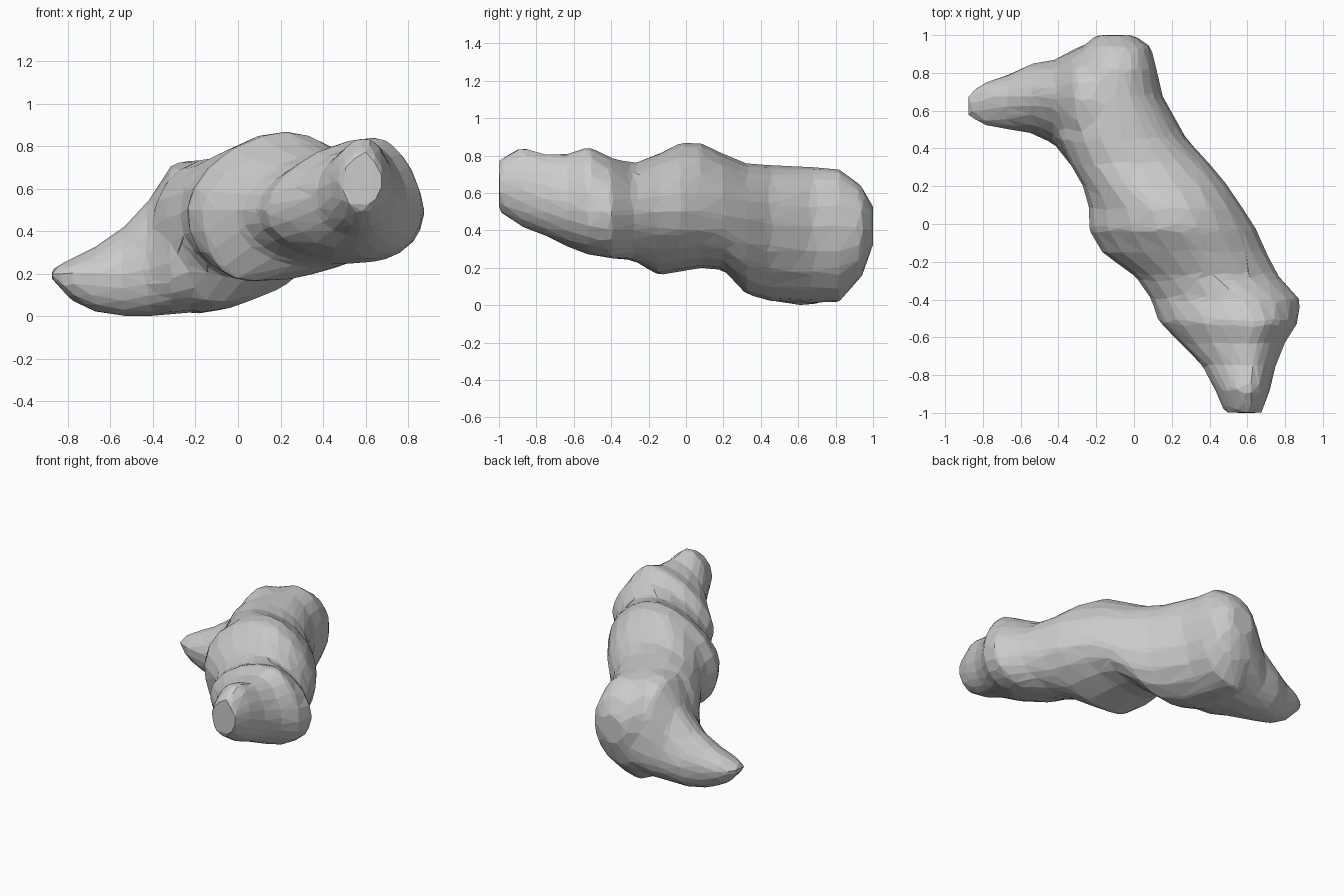
import bpy, bmesh
from math import sin, cos, pi

if "Cube" in bpy.data.objects:
    bpy.data.objects.remove(bpy.data.objects["Cube"])

SIDES = 20


def ring(lo, hi, bot_at, top_at, z0, z1, zm, upper, lower):
    """Closed section through left, right, bottom and top extreme points."""
    pts = []
    for i in range(SIDES):
        a = 2 * pi * i / SIDES
        c, s = cos(a), sin(a)
        mid, rise, power = (top_at, z1 - zm, upper) if s >= 0 else (bot_at, zm - z0, lower)
        reach = hi - mid if c >= 0 else mid - lo
        u = mid + reach * abs(c) ** power * (1 if c >= 0 else -1)
        z = zm + rise * abs(s) ** power * (1 if s >= 0 else -1)
        pts.append((u, z))
    return pts


def loft(bm, rows, place, upper, lower):
    """Skin the sections; place() turns (station, across, z) into xyz."""
    rings = [[bm.verts.new(place(r[0], u, z)) for u, z in ring(*r[1:], upper(r[0]), lower)]
             for r in rows]
    for a, b in zip(rings, rings[1:]):
        for i in range(SIDES):
            j = (i + 1) % SIDES
            bm.faces.new((a[i], a[j], b[j], b[i]))
    bm.faces.new(rings[0])
    bm.faces.new(rings[-1])


# Leg and heel sections along y: y, x range, x of bottom and top, z range, widest z
leg = [
    (-1.00, .48, .68, .58, .60, .50, .78, .64),
    (-.88, .43, .72, .58, .60, .42, .85, .62),
    (-.75, .36, .75, .58, .62, .37, .81, .58),
    (-.63, .24, .80, .55, .62, .31, .81, .53),
    (-.52, .13, .87, .60, .65, .27, .85, .50),
    (-.40, .09, .88, .58, .58, .25, .79, .50),
    (-.28, .01, .77, .40, .40, .24, .76, .50),
    (-.15, -.17, .70, .05, .32, .16, .81, .50),
    (-.03, -.24, .65, .05, .23, .18, .87, .50),
    (.08, -.24, .58, .05, .21, .20, .87, .50),
    (.20, -.27, .50, .05, .10, .19, .81, .48),
    (.32, -.34, .40, -.08, .00, .06, .76, .46),
    (.45, -.40, .28, -.18, -.07, .02, .75, .44),
    (.68, -.38, .15, -.20, -.10, .01, .74, .42),
    (.82, -.34, .12, -.20, -.09, .015, .73, .42),
    (.94, -.27, .09, -.14, -.08, .15, .64, .42),
    (1.00, -.20, .00, -.10, -.08, .32, .53, .42),
]
# Foot sections along x, pointed toe first
foot = [
    (-.88, .57, .69, .63, .63, .18, .22, .20),
    (-.79, .52, .75, .63, .66, .08, .27, .20),
    (-.67, .50, .79, .63, .67, .02, .33, .20),
    (-.54, .48, .85, .63, .68, .00, .42, .20),
    (-.42, .42, .87, .60, .68, .00, .55, .21),
    (-.31, .28, .93, .58, .68, .01, .72, .26),
    (-.19, .24, .98, .58, .65, .02, .74, .32),
    (.00, .40, .88, .58, .65, .10, .66, .38),
]

bm = bmesh.new()
loft(bm, leg, lambda s, u, z: (u, s, z), lambda s: 1.15 if s < .15 else .95, .95)
loft(bm, foot, lambda s, u, z: (s, u, z), lambda s: 1.2 if s < -.4 else .95, .9)
bmesh.ops.recalc_face_normals(bm, faces=bm.faces)
mesh = bpy.data.meshes.new("bent_leg")
bm.to_mesh(mesh)
bm.free()
obj = bpy.data.objects.new("bent_leg", mesh)
bpy.context.collection.objects.link(obj)

# Fuse leg and foot into one skin, then reduce it to coarse flat facets
fuse = obj.modifiers.new("fuse", 'REMESH')
fuse.mode = 'VOXEL'
fuse.voxel_size = .025
fuse.use_smooth_shade = False
soften = obj.modifiers.new("soften", 'SMOOTH')
soften.factor = .5
soften.iterations = 4
facet = obj.modifiers.new("facet", 'DECIMATE')
facet.ratio = .055
